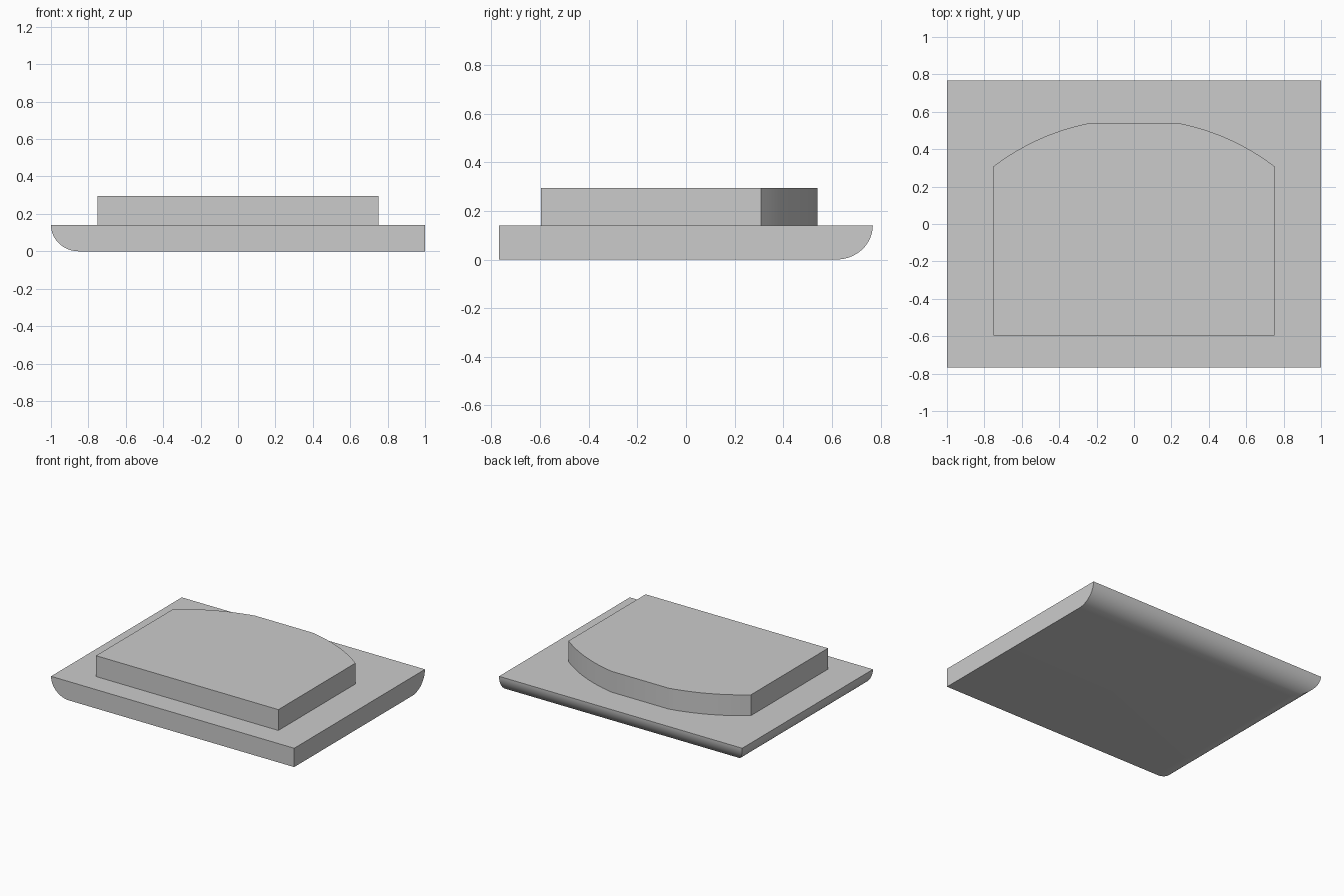
import bpy, bmesh, math

cube = bpy.data.objects.get("Cube")
if cube:
    bpy.data.objects.remove(cube, do_unlink=True)

grey = bpy.data.materials.new("plain grey")
grey.use_nodes = True
grey.diffuse_color = (0.6, 0.6, 0.6, 1)
grey.node_tree.nodes["Principled BSDF"].inputs["Base Color"].default_value = (0.6, 0.6, 0.6, 1)


def loft(name, rings):
    """Join stacked outlines, listed from bottom to top, into a capped solid."""
    bm = bmesh.new()
    loops = [[bm.verts.new(p) for p in ring] for ring in rings]
    for low, high in zip(loops, loops[1:]):
        for i in range(len(low)):
            j = (i + 1) % len(low)
            bm.faces.new((low[i], low[j], high[j], high[i]))
    bm.faces.new(loops[0][::-1])
    bm.faces.new(loops[-1])
    mesh = bpy.data.meshes.new(name)
    bm.to_mesh(mesh)
    bm.free()
    mesh.materials.append(grey)
    obj = bpy.data.objects.new(name, mesh)
    bpy.context.collection.objects.link(obj)
    bpy.ops.object.select_all(action="DESELECT")
    obj.select_set(True)
    bpy.context.view_layer.objects.active = obj
    bpy.ops.object.shade_smooth_by_angle(angle=math.radians(25))
    return obj


# Base slab, rounded underneath along its -x and back edges, mitred at the corner
HALF_Y, BASE_TOP, ROUND, STEPS = 0.768, 0.14, 0.15, 16
rings = []
for i in range(STEPS + 1):
    angle = math.pi / 2 * i / STEPS
    inset = ROUND * (1 - math.sin(angle))
    z = BASE_TOP * (1 - math.cos(angle))
    left, back = -1 + inset, HALF_Y - inset
    rings.append([(left, -HALF_Y, z), (1, -HALF_Y, z), (1, back, z), (left, back, z)])
loft("base_slab", rings)

# Raised pad with a bowed back edge that is cut flat in the middle
WIDE, FLAT, BACK, RADIUS = 0.75, 0.235, 0.54, 1.236
drop = math.sqrt(RADIUS**2 - FLAT**2) - BACK
start, end = math.asin(FLAT / RADIUS), math.asin(WIDE / RADIUS)
arc = []
for i in range(13):
    a = end + (start - end) * i / 12
    arc.append((RADIUS * math.sin(a), RADIUS * math.cos(a) - drop))
outline = [(-WIDE, -0.597), (WIDE, -0.597)] + arc + [(-x, y) for x, y in reversed(arc)]
loft("raised_pad", [[(x, y, z) for x, y in outline] for z in (BASE_TOP, 0.295)])
